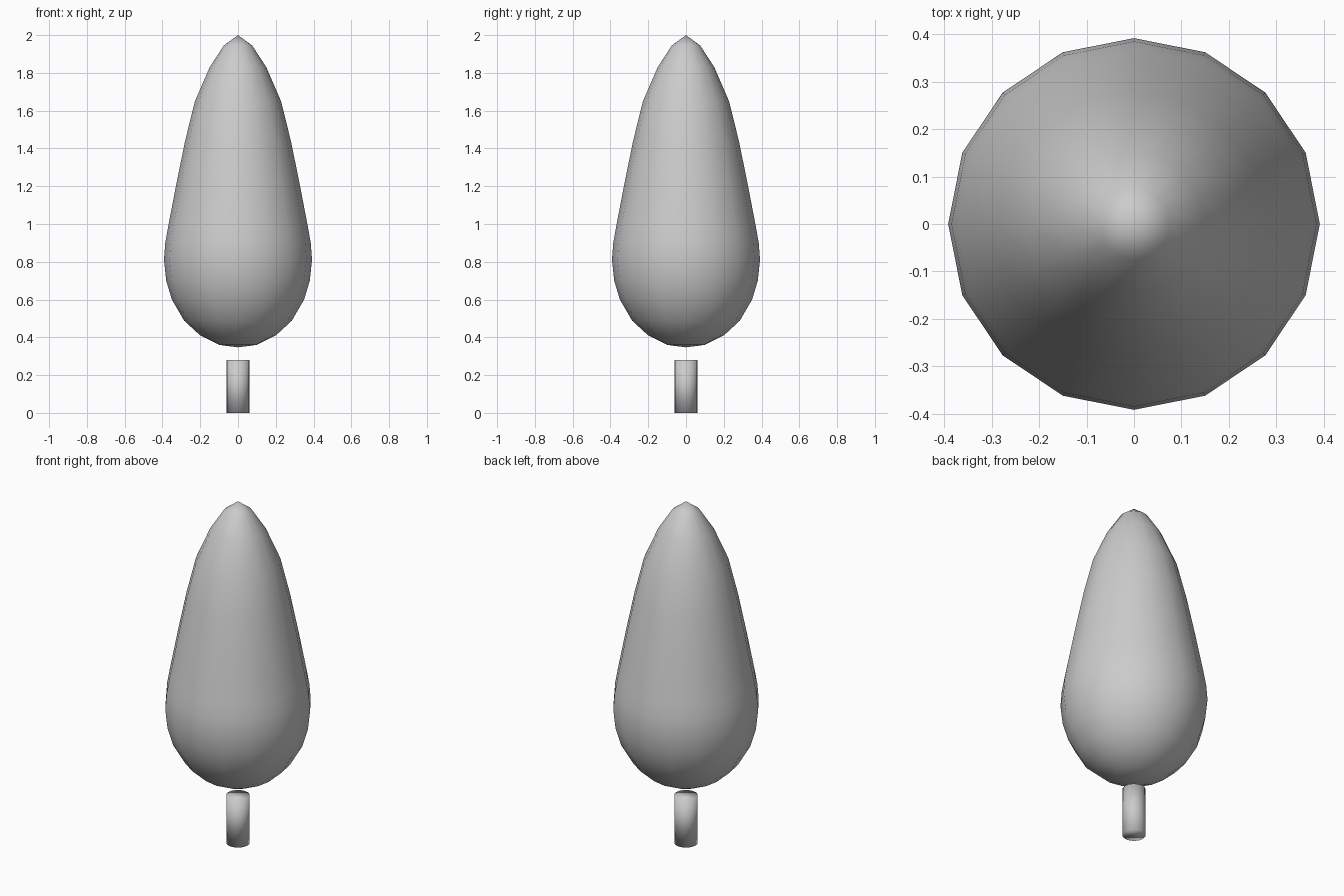
import bpy, bmesh
from math import cos, sin, tau

if "Cube" in bpy.data.objects:
    bpy.data.objects.remove(bpy.data.objects["Cube"])


def lathe(name, profile, sides):
    """Revolve (radius, z) points around z; zero radius makes a pole."""
    bm = bmesh.new()
    rings = []
    for r, z in profile:
        if r == 0:
            rings.append([bm.verts.new((0, 0, z))] * sides)
        else:
            rings.append([bm.verts.new((r * cos(tau * i / sides), r * sin(tau * i / sides), z))
                          for i in range(sides)])
    for a, b in zip(rings, rings[1:]):
        for i in range(sides):
            j = (i + 1) % sides
            bm.faces.new(list(dict.fromkeys((a[i], a[j], b[j], b[i]))))
    # flat caps on open ends
    for ring in (rings[0], rings[-1]):
        if ring[0] is not ring[1]:
            bm.faces.new(ring)
    bmesh.ops.recalc_face_normals(bm, faces=bm.faces)
    for f in bm.faces:
        f.smooth = True
    mesh = bpy.data.meshes.new(name)
    bm.to_mesh(mesh)
    bm.free()
    obj = bpy.data.objects.new(name, mesh)
    bpy.context.collection.objects.link(obj)
    return obj


# teardrop crown
lathe("foliage", [
    (0, 0.347), (0.1, 0.36), (0.2, 0.41), (0.285, 0.488), (0.35, 0.6),
    (0.38, 0.7), (0.392, 0.81), (0.385, 0.9), (0.371, 0.98), (0.327, 1.21),
    (0.28, 1.44), (0.228, 1.65), (0.15, 1.83), (0.075, 1.945), (0, 2.0)], 16)

# short trunk
lathe("trunk", [(0.062, 0), (0.062, 0.28)], 16)
